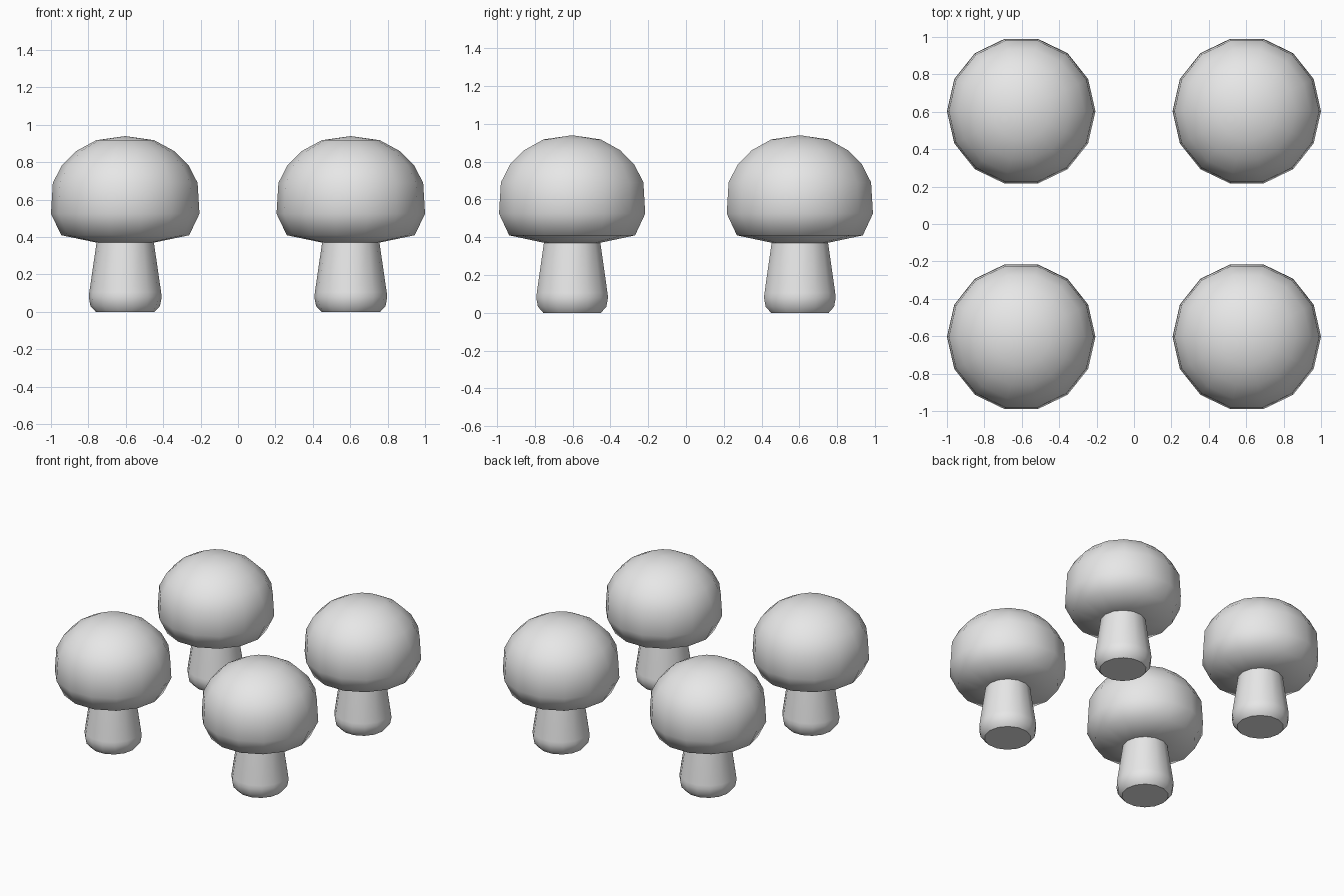
import bpy
import bmesh
import math
from mathutils import Matrix

if "Cube" in bpy.data.objects:
    bpy.data.objects.remove(bpy.data.objects["Cube"], do_unlink=True)

SIDES = 14
SPACING = 0.603

# One plain grey for everything
grey = bpy.data.materials.new("plain_grey")
grey.use_nodes = True
grey.diffuse_color = (0.8, 0.8, 0.8, 1)
grey.node_tree.nodes["Principled BSDF"].inputs["Base Color"].default_value = (0.8, 0.8, 0.8, 1)


def lathe(name, profile, smooth_angle):
    """Spin a (radius, height) profile around z into a smooth-shaded mesh."""
    bm = bmesh.new()
    verts = [bm.verts.new((r, 0, z)) for r, z in profile]
    edges = [bm.edges.new(pair) for pair in zip(verts, verts[1:])]
    bmesh.ops.spin(bm, geom=verts + edges, cent=(0, 0, 0), axis=(0, 0, 1),
                   angle=math.tau, steps=SIDES, use_duplicate=False)
    bmesh.ops.remove_doubles(bm, verts=bm.verts, dist=0.0005)
    bmesh.ops.holes_fill(bm, edges=[e for e in bm.edges if e.is_boundary], sides=0)
    bmesh.ops.recalc_face_normals(bm, faces=bm.faces)
    for face in bm.faces:
        face.smooth = True
    for edge in bm.edges:
        edge.smooth = edge.calc_face_angle(0) < smooth_angle
    mesh = bpy.data.meshes.new(name)
    bm.to_mesh(mesh)
    bm.free()
    mesh.materials.append(grey)
    return mesh


# Rounded cap, from the stem joint out under the rim and up to the crown
cap = lathe("cap", [(0.15, 0.37), (0.342, 0.41), (0.397, 0.525), (0.387, 0.69),
                    (0.338, 0.785), (0.262, 0.86), (0.155, 0.918), (0, 0.94)],
            math.radians(70))

# Tapered stem with a chamfered foot
stem = lathe("stem", [(0.157, 0), (0.186, 0.032), (0.195, 0.08),
                      (0.192, 0.105), (0.152, 0.38)], math.radians(40))

# Four mushrooms in a square
for depth, y in (("front", -SPACING), ("back", SPACING)):
    for side, x in (("right", -SPACING), ("left", SPACING)):
        for part, mesh in (("cap", cap), ("stem", stem)):
            obj = bpy.data.objects.new(f"{depth}_{side}_{part}", mesh)
            obj.matrix_world = Matrix.Translation((x, y, 0))
            bpy.context.collection.objects.link(obj)
